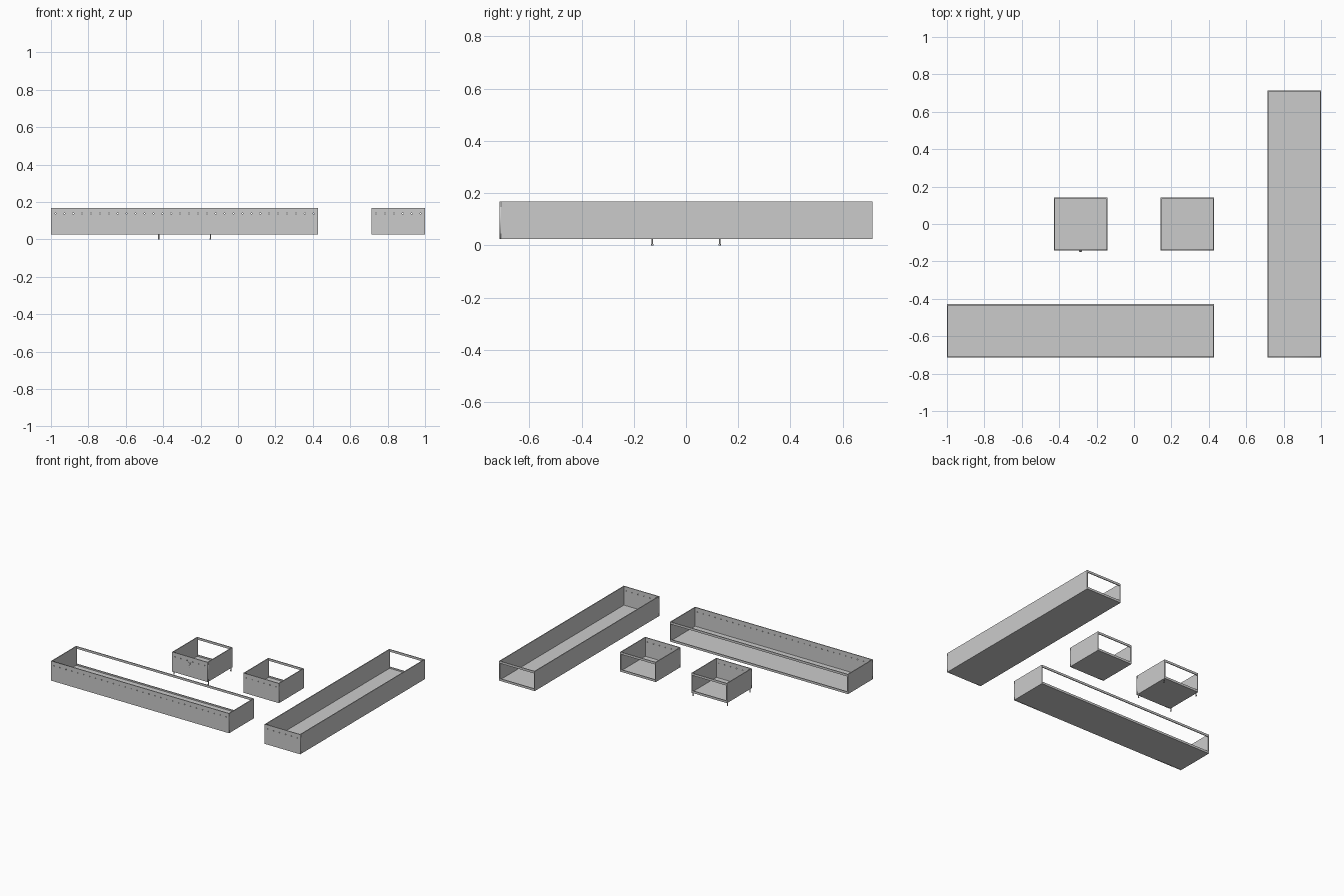
import bpy, math
from mathutils import Vector

if "Cube" in bpy.data.objects:
    bpy.data.objects.remove(bpy.data.objects["Cube"])

U = 1 / 7            # module size
Z0, Z1 = 0.025, 0.025 + U
T = 0.006            # sheet thickness
RAIL = 0.016         # height of the back rails


def block(name, lo, hi):
    lo, hi = Vector(lo), Vector(hi)
    bpy.ops.mesh.primitive_cube_add(size=1, location=(lo + hi) / 2)
    o = bpy.context.object
    o.name = name
    o.scale = hi - lo
    bpy.ops.object.transform_apply(location=False, rotation=False, scale=True)
    return o


def cylinder(name, r, depth, loc, rot=(0, 0, 0), sides=16):
    bpy.ops.mesh.primitive_cylinder_add(vertices=sides, radius=r, depth=depth,
                                        location=loc, rotation=rot)
    o = bpy.context.object
    o.name = name
    bpy.ops.object.shade_smooth_by_angle()
    return o


def loop(curve, pts):
    s = curve.splines.new('POLY')
    s.points.add(len(pts) - 1)
    for p, (x, y) in zip(s.points, pts):
        p.co = (x, y, 0, 1)
    s.use_cyclic_u = True


def perforated_panel(name, x0, x1, y):
    """Upright front sheet with a row of small round holes near the top."""
    c = bpy.data.curves.new(name, 'CURVE')
    c.dimensions, c.fill_mode, c.extrude = '2D', 'BOTH', T / 2
    loop(c, [(x0, Z0), (x1, Z0), (x1, Z1), (x0, Z1)])
    n = round((x1 - x0) / (U / 3))
    step = (x1 - x0) / n
    for i in range(n):
        cx, cz, r = x0 + (i + 0.5) * step, Z1 - 0.03, 0.0035
        loop(c, [(cx + r * math.cos(a * math.pi / 4), cz + r * math.sin(a * math.pi / 4))
                 for a in range(8)])
    o = bpy.data.objects.new(name, c)
    o.location = (0, y + T / 2, 0)
    o.rotation_euler = (math.pi / 2, 0, 0)
    bpy.context.collection.objects.link(o)


def tray(name, x0, x1, y0, y1):
    """Open-topped tray: floor, two sides, perforated front, open back with rails."""
    perforated_panel(name + "_front", x0, x1, y0)
    block(name + "_floor", (x0 + T, y0 + T, Z0), (x1 - T, y1, Z0 + T))
    block(name + "_left_side", (x0, y0 + T, Z0), (x0 + T, y1, Z1))
    block(name + "_right_side", (x1 - T, y0 + T, Z0), (x1, y1, Z1))
    block(name + "_back_top_rail", (x0 + T, y1 - T, Z1 - RAIL), (x1 - T, y1, Z1))
    block(name + "_back_bottom_rail", (x0 + T, y1 - T, Z0 + T), (x1 - T, y1, Z0 + RAIL))


# Four trays: two small, two long
tray("cabinet", -3 * U, -U, -U, U)
tray("small_tray", U, 3 * U, -U, U)
tray("wide_tray", -7 * U, 3 * U, -5 * U, -3 * U)
tray("deep_tray", 5 * U, 7 * U, -5 * U, 5 * U)

# Levelling feet under the cabinet
for sx in (-1, 1):
    for sy in (-1, 1):
        x, y = -2 * U + sx * 0.138, sy * 0.129
        cylinder("foot_stem", 0.003, 0.021, (x, y, 0.0145))
        cylinder("foot_pad", 0.0045, 0.005, (x, y, 0.0025))

# Latch on the cabinet front: upright rounded plate with a small knob
front = (math.pi / 2, 0, 0)
plate = block("latch_plate", (-2 * U - 0.009, -U - 0.003, 0.095),
              (-2 * U + 0.009, -U, 0.13))
bev = plate.modifiers.new("rounding", 'BEVEL')
bev.width, bev.segments = 0.0015, 2
cylinder("latch_knob", 0.006, 0.003, (-2 * U, -U - 0.0045, 0.12), front)
block("latch_pull", (-2 * U - 0.004, -U - 0.005, 0.099), (-2 * U + 0.004, -U - 0.003, 0.11))
